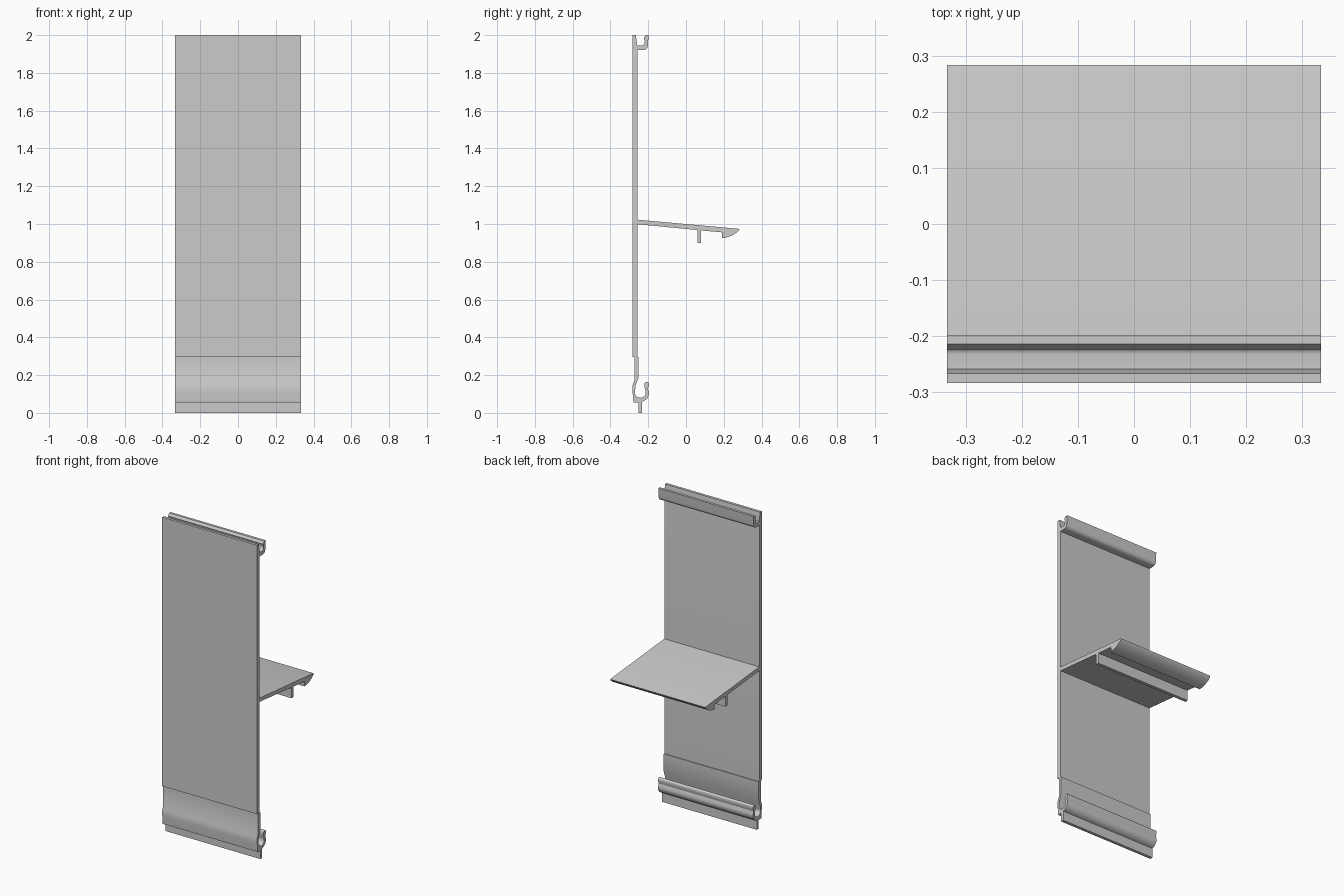
import bpy, bmesh
from math import sin, cos, radians

if "Cube" in bpy.data.objects:
    bpy.data.objects.remove(bpy.data.objects["Cube"])

HALF = 0.333  # half length of the extrusion along x


def arc(cy, cz, r, a0, a1, n):
    """Points on an arc in the y-z plane, angles in degrees."""
    angles = [radians(a0 + (a1 - a0) * i / n) for i in range(n + 1)]
    return [(cy + r * cos(a), cz + r * sin(a)) for a in angles]


def extrude_profile(name, pts):
    """Extrude a closed y-z outline along x."""
    bm = bmesh.new()
    face = bm.faces.new([bm.verts.new((-HALF, y, z)) for y, z in pts])
    res = bmesh.ops.extrude_face_region(bm, geom=[face])
    moved = [v for v in res["geom"] if isinstance(v, bmesh.types.BMVert)]
    bmesh.ops.translate(bm, verts=moved, vec=(2 * HALF, 0, 0))
    bmesh.ops.recalc_face_normals(bm, faces=bm.faces)
    mesh = bpy.data.meshes.new(name)
    bm.to_mesh(mesh)
    bm.free()
    obj = bpy.data.objects.new(name, mesh)
    bpy.context.collection.objects.link(obj)
    bpy.ops.object.select_all(action='DESELECT')
    obj.select_set(True)
    bpy.context.view_layer.objects.active = obj
    bpy.ops.object.shade_smooth_by_angle(angle=radians(28))


# Tall flat panel with a thinned top lip
extrude_profile("panel", [(-.283, .296), (-.258, .296), (-.258, 1.946),
                          (-.266, 2), (-.283, 2)])

# Open channel at the top edge
extrude_profile("top_channel",
                [(-.258, 1.92)] + arc(-.226, 1.944, .024, -90, 0, 6)
                + [(-.198, 2), (-.214, 2), (-.224, 1.985), (-.218, 1.965)]
                + arc(-.232, 1.957, .012, 0, -90, 4) + [(-.258, 1.945)])

# Sloping shelf with a hanging rib and a rounded nose
nose = [(.283, .973), (.278, .963), (.262, .95), (.24, .937), (.215, .929), (.19, .925)]
extrude_profile("shelf",
                [(-.258, 1.023), (.275, .975)] + nose
                + [(.19, .956), (.08, .966), (.08, .9), (.06, .9), (.06, .968),
                   (-.258, .999)])

# Bottom clip: offset wall, curled hook and drip leg
extrude_profile("bottom_clip",
                [(-.273, .296), (-.273, .172), (-.283, .145), (-.283, .11),
                 (-.278, .055), (-.252, .055), (-.252, 0), (-.233, 0), (-.233, .06)]
                + arc(-.24, .104, .044, -70, 8, 7)
                + [(-.202, .128), (-.197, .145)]
                + arc(-.208, .154, .0115, 0, 180, 6)
                + [(-.22, .138)]
                + arc(-.242, .109, .029, 20, -200, 16)
                + [(-.267, .145), (-.252, .185), (-.252, .296)])
